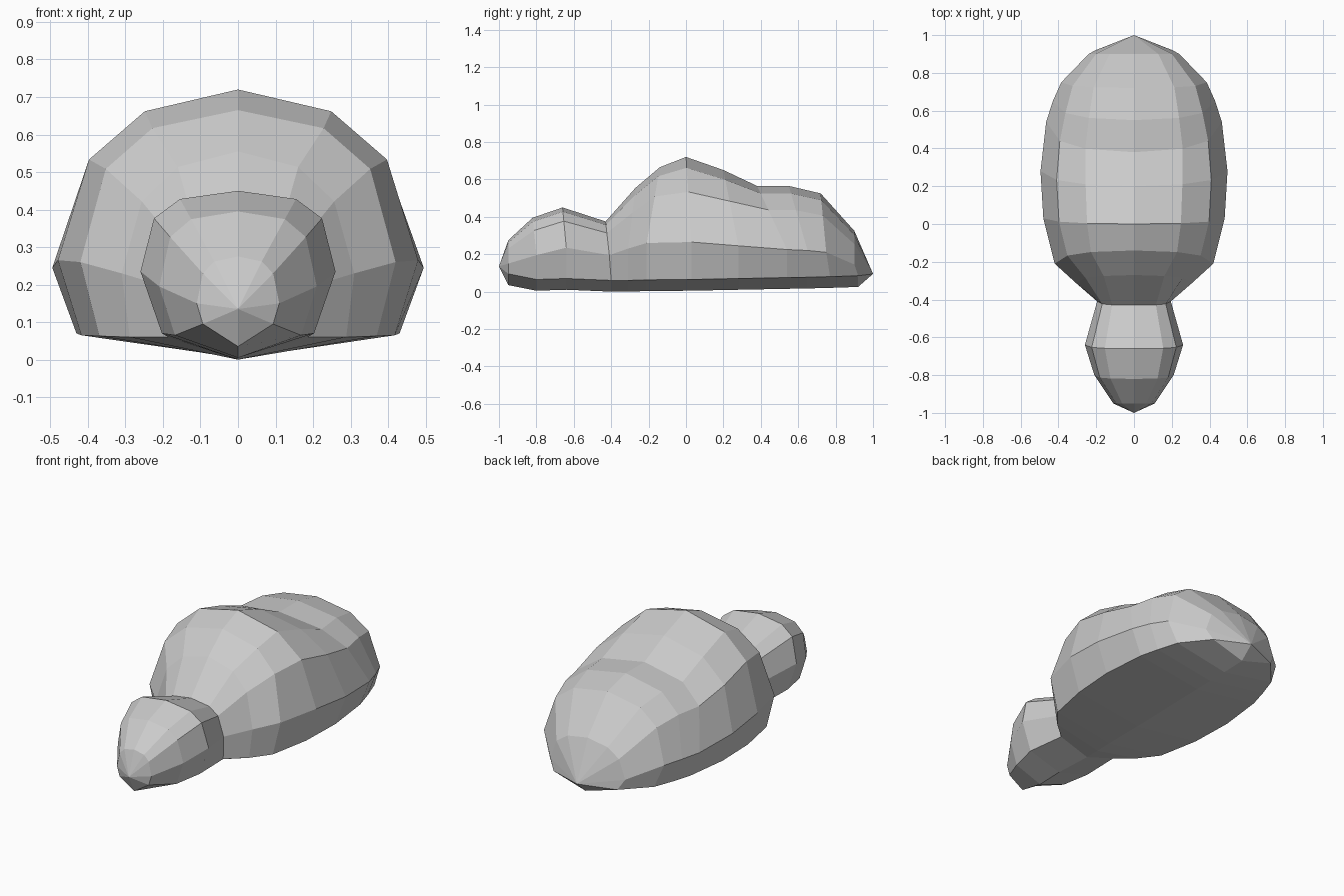
import bpy, bmesh
from math import cos, sin, radians

if "Cube" in bpy.data.objects:
    bpy.data.objects.remove(bpy.data.objects["Cube"])

# Cross-sections from front to back:
# bottom y, widest y, top y, half width, bottom z, widest z, top z, bottom width ratio, roundness
SECTIONS = [
    (-.95, -.95, -.95, .11, .04, .155, .28, .85, .8),
    (-.80, -.80, -.82, .21, .01, .20, .40, .80, .75),
    (-.64, -.64, -.66, .26, .015, .24, .455, .78, .75),
    (-.40, -.41, -.43, .195, .005, .20, .38, .95, .75),
    (-.31, -.31, -.27, .31, .005, .235, .56, .93, .95),
    (-.21, -.21, -.14, .42, .008, .265, .67, .88, .88),
    (.03, .03, 0, .48, .01, .27, .725, .87, .95),
    (.28, .28, .20, .495, .015, .25, .655, .87, .95),
    (.54, .54, .38, .465, .02, .23, .57, .87, .85),
    (.65, .65, .55, .43, .022, .225, .57, .87, .85),
    (.77, .75, .72, .385, .025, .215, .53, .87, .85),
    (.92, .90, .90, .24, .03, .15, .33, .85, .9),
]


def ring(yb, yw, yt, w, zb, zw, zt, base, p):
    half = [(0, yb, zb), (base * w, yb, zb + .06), (w, yw, zw)]
    for a in (35, 60):
        c, s = cos(radians(a)) ** p, sin(radians(a)) ** p
        half.append((w * c, yw + (yt - yw) * s, zw + (zt - zw) * s))
    top = (0, yt, zt)
    return half + [top] + [(-x, y, z) for x, y, z in reversed(half[1:])]


# Body, neck and head as one low-poly loft
bm = bmesh.new()
rings = [[bm.verts.new(c) for c in ring(*s)] for s in SECTIONS]
n = len(rings[0])
for a, b in zip(rings, rings[1:]):
    for i in range(n):
        j = (i + 1) % n
        bm.faces.new((a[i], a[j], b[j], b[i]))

# Snout tip and tail tip
for loop, tip in ((rings[0], (0, -1, .14)), (rings[-1], (0, 1, .10))):
    v = bm.verts.new(tip)
    for i in range(n):
        bm.faces.new((loop[i], loop[(i + 1) % n], v))

bmesh.ops.translate(bm, verts=bm.verts, vec=(0, 0, -min(v.co.z for v in bm.verts)))
bmesh.ops.recalc_face_normals(bm, faces=bm.faces)
mesh = bpy.data.meshes.new("animal_body")
bm.to_mesh(mesh)
bm.free()
obj = bpy.data.objects.new("animal_body", mesh)
bpy.context.collection.objects.link(obj)
